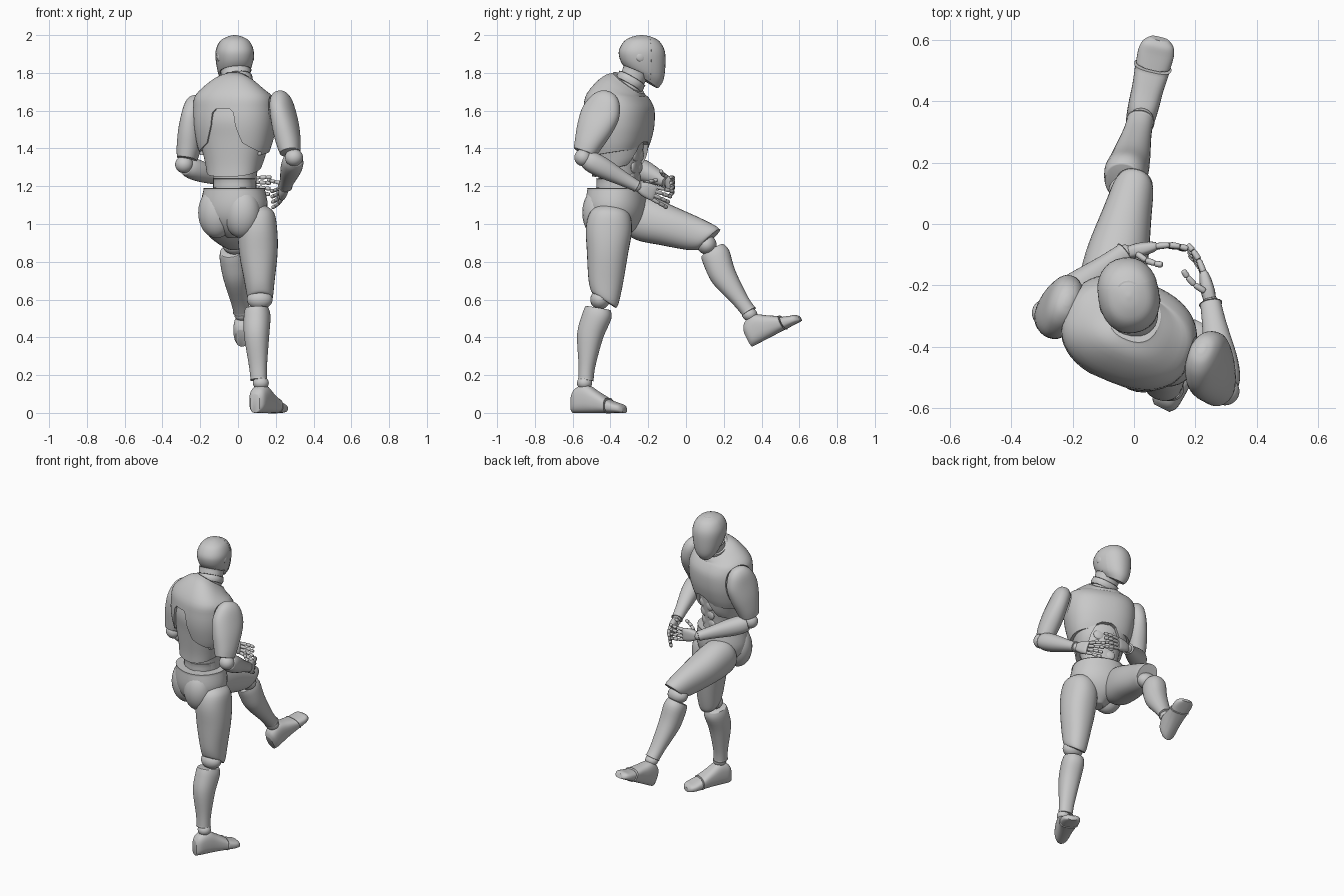
import bpy, bmesh, math
from mathutils import Vector, Matrix

cube = bpy.data.objects.get("Cube")
if cube:
    bpy.data.objects.remove(cube)

grey = bpy.data.materials.new("light grey")
grey.use_nodes = True
grey.diffuse_color = (0.58, 0.58, 0.58, 1)
grey.node_tree.nodes["Principled BSDF"].inputs["Base Color"].default_value = (0.58, 0.58, 0.58, 1)
parts = []


def finish(name, bm):
    bmesh.ops.recalc_face_normals(bm, faces=bm.faces)
    mesh = bpy.data.meshes.new(name)
    bm.to_mesh(mesh)
    bm.free()
    mesh.materials.append(grey)
    ob = bpy.data.objects.new(name, mesh)
    bpy.context.collection.objects.link(ob)
    parts.append(ob)
    return ob


def smooth_path(rows, steps=4):
    out = []
    for i in range(len(rows) - 1):
        p = [rows[max(0, min(len(rows) - 1, i + k))] for k in (-1, 0, 1, 2)]
        for s in range(steps):
            t = s / steps
            out.append([0.5 * (2 * b + (c - a) * t + (2 * a - 5 * b + 4 * c - d) * t * t
                               + (3 * b - a - 3 * c + d) * t ** 3) for a, b, c, d in zip(*p)])
    return out + [list(rows[-1])]


def loft(name, rows, matrix, power=2.2, n=32):
    """Rows are (height, x radius, y radius, x offset, y offset, tilt)."""
    rows = [tuple(r) + (0,) * (6 - len(r)) for r in rows]
    bm = bmesh.new()
    rings = []
    for z, rx, ry, ox, oy, tilt in smooth_path(rows):
        ring = []
        for k in range(n):
            c, s = math.cos(math.tau * k / n), math.sin(math.tau * k / n)
            x = math.copysign(abs(c) ** (2 / power), c) * rx
            y = math.copysign(abs(s) ** (2 / power), s) * ry
            ring.append(bm.verts.new(matrix @ Vector((x + ox, y + oy, z + tilt * y))))
        rings.append(ring)
    for a, b in zip(rings, rings[1:]):
        for k in range(n):
            bm.faces.new((a[k], a[k - 1], b[k - 1], b[k]))
    caps = [bm.faces.new(rings[0]), bm.faces.new(rings[-1])]
    for cap, row in zip(caps, (rows[0], rows[-1])):
        if min(row[1:3]) > 0.02:
            bmesh.ops.bevel(bm, geom=list(cap.edges), offset=0.004, segments=2,
                            affect='EDGES', profile=0.5)
    return finish(name, bm)


def frame(a, b, hint):
    z = (Vector(b) - Vector(a)).normalized()
    x = Vector(hint).cross(z).normalized()
    m = Matrix((x, z.cross(x), z)).transposed().to_4x4()
    m.translation = Vector(a)
    return m


def limb(name, a, b, hint, rows, power=2.2, n=32, grow=1):
    """Loft along the line from a to b; row heights are fractions of its length."""
    length = (Vector(b) - Vector(a)).length
    rows = [(r[0] * length, r[1] * grow, r[2] * grow) + tuple(r[3:]) for r in rows]
    return loft(name, rows, frame(a, b, hint), power, n)


def ball(name, loc, radii, matrix=Matrix()):
    bm = bmesh.new()
    m = matrix @ Matrix.Translation(loc) @ Matrix.Diagonal((*radii, 1))
    bmesh.ops.create_uvsphere(bm, u_segments=24, v_segments=16, radius=1, matrix=m)
    return finish(name, bm)


def prism(name, half, y0, y1, matrix):
    """Symmetric outline in x and z, extruded along y."""
    bm = bmesh.new()
    outline = half + [(-x, z) for x, z in reversed(half)]
    face = bm.faces.new([bm.verts.new(matrix @ Vector((x, y0, z))) for x, z in outline])
    new = bmesh.ops.extrude_face_region(bm, geom=[face])["geom"]
    shift = matrix.to_3x3() @ Vector((0, y1 - y0, 0))
    bmesh.ops.translate(bm, vec=shift, verts=[v for v in new if isinstance(v, bmesh.types.BMVert)])
    return finish(name, bm)


def cut(ob, cutter):
    mod = ob.modifiers.new("cut", 'BOOLEAN')
    mod.object, mod.solver = cutter, 'EXACT'
    bpy.context.view_layer.objects.active = ob
    bpy.ops.object.modifier_apply(modifier=mod.name)


def drop(ob):
    parts.remove(ob)
    bpy.data.objects.remove(ob)


def turned(x, y, degrees):
    return Matrix.Translation((x, y, 0)) @ Matrix.Rotation(math.radians(degrees), 4, 'Z')


# Head, face mask, ears and neck
head = turned(-0.017, -0.235, 10)
skull = [(1.77, .055, .08, 0, .005, -.65), (1.80, .08, .105, 0, .01, -.35), (1.86, .096, .12, 0, .005, -.1),
         (1.92, .098, .12), (1.97, .075, .09), (1.993, .035, .045), (2, .004, .004)]
loft("head", skull, head)
mask = loft("face_mask", [(r[0], r[1] + .0015, r[2] + .0015) + r[3:] for r in skull[:6]], head)
back = prism("mask_cutter", [(.2, 1.6), (.2, 2.1)], -.3, .035, head)
cut(mask, back)
drop(back)
for s in (-1, 1):
    ball("ear_disc", (s * .09, -.02, 1.885), (.01, .026, .026), head)
limb("neck", (0, -.33, 1.66), (-.012, -.265, 1.81), (0, 1, 0), [(0, .08, .075), (.5, .074, .068), (1, .08, .07)])
limb("neck_ring", (-.005, -.305, 1.735), (-.01, -.285, 1.77), (0, 1, 0),
     [(0, .083, .076), (.5, .087, .08), (1, .083, .076)])

# Torso: chest shell over a rib plate over the abdomen
torso = turned(-0.017, -0.355, -22)
chest = loft("chest_shell", [(1.375, .184, .137, 0, 0, .15), (1.43, .202, .155, 0, 0, .08), (1.52, .219, .172),
                             (1.61, .221, .171), (1.68, .206, .146, 0, -.008, -.07), (1.73, .132, .105, 0, .028, -.5),
                             (1.748, .078, .075, 0, .055, -.72)], torso, 2.4, 48)
ribs = loft("rib_plate", [(1.285, .142, .125, 0, -.01, .28), (1.34, .156, .137, 0, 0, .15), (1.45, .185, .15),
                          (1.55, .196, .161), (1.64, .17, .145)], torso, 2.4, 48)
loft("abdomen", [(1.15, .115, .105), (1.25, .115, .105), (1.35, .135, .118), (1.48, .16, .13)], torso)
arch = prism("back_arch", [(.25, 1.28), (.19, 1.37), (.1, 1.43), (.07, 1.52), (.06, 1.59), (.04, 1.61)],
             -.4, -.06, torso)
hollow = prism("front_arch", [(.12, 1.2), (.09, 1.36), (.06, 1.42), (.03, 1.435)], .06, .4, torso)
cut(chest, arch)
cut(chest, hollow)
cut(ribs, hollow)
drop(arch)
drop(hollow)
for s in (-1, 1):
    for k in range(3):
        ball("abdominal_pad", (s * .036, .092 + .008 * k, 1.24 + .062 * k), (.036, .014, .033), torso)

# Pelvis
hips = turned(-0.02, -0.37, -25)
loft("pelvis", [(.925, .03, .045), (.97, .085, .1), (1.03, .158, .138), (1.1, .178, .152),
                (1.19, .16, .146)], hips)
loft("waist_core", [(1.1, .11, .1), (1.24, .11, .1)], hips)
for s in (-1, 1):
    ball("buttock", (s * .074, -.062, 1.06), (.1, .09, .135), hips)

# Legs
THIGH = [(0, .04, .05), (.08, .09, .103), (.25, .104, .122), (.5, .102, .109), (.8, .08, .092, 0, 0, .1),
         (.96, .068, .076, 0, 0, .4), (1, .058, .064, 0, 0, .55)]
CALF = [(0, .06, .068), (.12, .069, .078), (.4, .065, .069, 0, -.018), (.8, .048, .044, 0, -.008), (1, .043, .04)]
FOOT = [(0, .028, .05), (.08, .045, .066), (.27, .05, .075), (.48, .052, .057), (.69, .058, .038)]
TOES = [(.7, .057, .035), (.85, .059, .027), (.95, .05, .022), (1, .03, .014)]


def leg(side, hip, thigh_end, knee, calf_top, ankle, heel, toe, fronts):
    limb(side + "_thigh", hip, thigh_end, fronts[0], THIGH)
    limb(side + "_calf", calf_top, ankle, fronts[1], CALF)
    ball(side + "_knee", knee, (.068, .052, .052))
    along, up = (Vector(toe) - Vector(heel)).normalized(), Vector(fronts[2])
    ball(side + "_ankle", Vector(heel) + along * .07 + up * .158, (.042, .04, .036))
    for part, rows in (("_foot", FOOT), ("_toe_cap", TOES)):
        limb(side + part, heel, toe, up, [(t, w, h, 0, h) for t, w, h in rows], 2.7)


leg("right", (.098, -.40, 1.1), (.118, -.432, .595), (.115, -.455, .6), (.1, -.465, .555), (.11, -.53, .175),
    (.09, -.60, 0), (.226, -.325, 0), [(0, 1, 0), (.3, 1, 0), (0, 0, 1)])
leg("left", (-.108, -.33, 1.065), (0, .125, .92), (-.015, .11, .89), (-.035, .138, .86), (.02, .334, .535),
    (.02, .35, .35), (.084, .61, .486), [(0, .3, 1), (0, .84, .54), (-.08, -.46, .88)])

# Arms
UPPER = [(0, .01, .015), (.04, .035, .05), (.15, .053, .083), (.35, .06, .106), (.6, .065, .098),
         (.85, .061, .076), (1, .052, .062)]
FORE = [(0, .045, .045), (.12, .055, .055), (.35, .055, .054), (.75, .04, .038), (1, .034, .03)]
FINGER = [(0, .004, .004), (.12, .01, .01), (.88, .009, .009), (1, .003, .003)]


def hand(side, wrist, tip, palm):
    f = (Vector(tip) - Vector(wrist)).normalized()
    w = (Vector((0, 0, 1)) - f * f.z).normalized()
    n = (Vector(palm) - f * f.dot(Vector(palm))).normalized()
    wrist = Vector(wrist)
    ball(side + "_wrist", wrist, (.028, .028, .028))
    limb(side + "_palm", wrist + f * .012, wrist + f * .105, w,
         [(0, .02, .026), (.35, .023, .038), (.8, .019, .043), (1, .013, .041)], 2.8)

    def digit(name, p, axis, lengths, curls):
        for length, curl in zip(lengths, curls):
            a = math.radians(curl)
            q = p + (axis * math.cos(a) + n * math.sin(a)) * length
            limb(name, p, q, w + f * .2, FINGER, 2, 12)
            p = q

    for i in range(4):
        spread = (i - 1.5) * .022
        digit(side + "_finger", wrist + f * .1 + w * spread, (f + w * spread * 4).normalized(),
              (.046, .035, .027), (8, 20, 30))
    digit(side + "_thumb", wrist + f * .035 + w * .03 + n * .01, (f + w * .6).normalized(),
          (.04, .034, .026), (45, 30, 20))


def arm(side, shoulder, upper_end, elbow, fore_start, wrist, tip, palm):
    limb(side + "_upper_arm", shoulder, upper_end, (.35, 1, 0), UPPER)
    cutter = limb(side + "_armhole", shoulder, upper_end, (.35, 1, 0), UPPER, grow=1.1)
    cut(chest, cutter)
    drop(cutter)
    ball(side + "_elbow", elbow, (.048, .046, .046))
    limb(side + "_forearm", fore_start, wrist, (0, 0, 1), FORE)
    hand(side, wrist, tip, palm)


arm("right", (.22, -.405, 1.7), (.276, -.537, 1.378), (.296, -.545, 1.352), (.297, -.53, 1.345),
    (.25, -.26, 1.2), (.205, -.06, 1.12), (-1, 0, 0))
arm("left", (-.215, -.25, 1.68), (-.27, -.3, 1.345), (-.285, -.29, 1.315), (-.275, -.275, 1.305),
    (-.03, -.095, 1.22), (.19, -.045, 1.2), (0, -1, 0))

# Smooth shading with crisp plate edges
for ob in bpy.context.selected_objects:
    ob.select_set(False)
for ob in parts:
    ob.select_set(True)
bpy.context.view_layer.objects.active = chest
bpy.ops.object.shade_smooth_by_angle(angle=math.radians(35))
